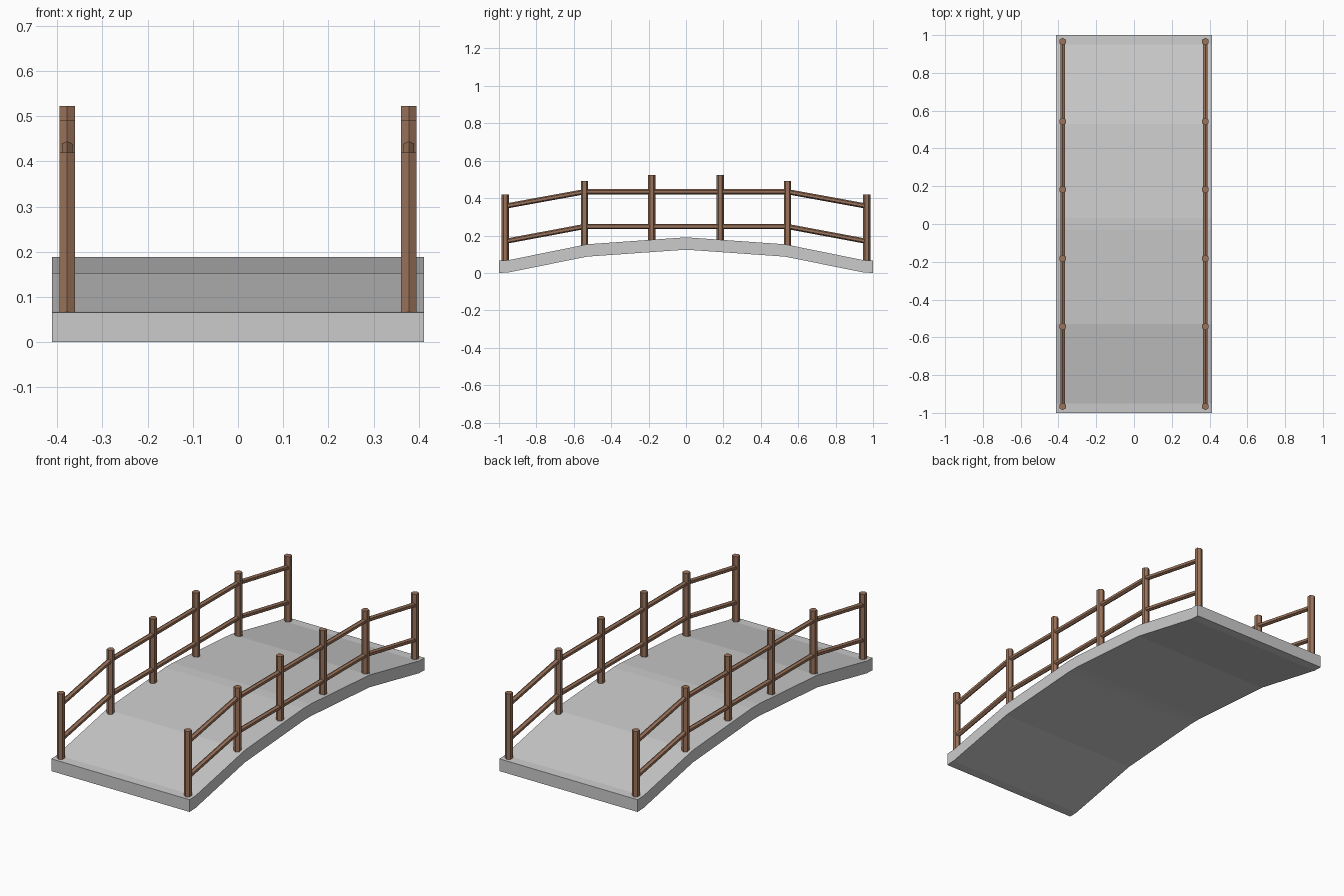
import bpy, bmesh, math
from mathutils import Vector

if "Cube" in bpy.data.objects:
    bpy.data.objects.remove(bpy.data.objects["Cube"])

HALF_W = 0.412      # half deck width
THICK = 0.066       # deck thickness
RAIL_X = 0.378      # post and rail line


def material(name, rgb):
    m = bpy.data.materials.new(name)
    m.diffuse_color = (*rgb, 1)
    m.use_nodes = True
    m.node_tree.nodes["Principled BSDF"].inputs["Base Color"].default_value = m.diffuse_color
    return m


stone = material("pale grey stone", (0.60, 0.60, 0.60))
wood = material("brown wood", (0.33, 0.175, 0.105))


def finish(name, bm, mat):
    bmesh.ops.recalc_face_normals(bm, faces=bm.faces)
    me = bpy.data.meshes.new(name)
    bm.to_mesh(me)
    bm.free()
    me.materials.append(mat)
    ob = bpy.data.objects.new(name, me)
    bpy.context.collection.objects.link(ob)
    return ob


def hex_sweep(name, path, r):
    """Six-sided bar along a path in the y-z plane, mirrored to both sides."""
    bm = bmesh.new()
    pts = [Vector((RAIL_X, y, z)) for y, z in path]
    rings = []
    for i, p in enumerate(pts):
        d = (pts[min(i + 1, len(pts) - 1)] - pts[max(i - 1, 0)]).normalized()
        side = Vector((1, 0, 0))
        up = side.cross(d)
        rings.append([bm.verts.new(p + r * (math.cos(a) * up + math.sin(a) * side))
                      for a in (k * math.pi / 3 for k in range(6))])
    for a, b in zip(rings, rings[1:]):
        for k in range(6):
            n = (k + 1) % 6
            bm.faces.new((a[k], a[n], b[n], b[k]))
    bm.faces.new(rings[0])
    bm.faces.new(rings[-1])
    ob = finish(name, bm, wood)
    mod = ob.modifiers.new("both sides", 'MIRROR')
    mod.use_axis = (True, False, False)
    mod.use_mirror_merge = False
    return ob


# Arched deck: side profile extruded across the width
half = [(1.0, 0.0), (0.95, 0.002), (0.53, 0.087), (0.032, 0.122)]
under = [(-y, z) for y, z in half] + half[::-1]
profile = under + [(y, z + THICK) for y, z in under[::-1]]
bm = bmesh.new()
left, right = ([bm.verts.new((x, y, z)) for y, z in profile] for x in (-HALF_W, HALF_W))
count, n = len(profile), len(under)
for i in range(count):
    j = (i + 1) % count
    bm.faces.new((left[i], left[j], right[j], right[i]))
for row in (left, right):
    for i in range(n - 1):
        bm.faces.new((row[i], row[i + 1], row[count - 2 - i], row[count - 1 - i]))
finish("deck", bm, stone)

# Posts: (distance from centre, top height)
for label, y, top in (("end", 0.966, 0.420), ("shoulder", 0.543, 0.491), ("middle", 0.183, 0.523)):
    for end, s in (("front", -1), ("back", 1)):
        hex_sweep(f"{end}_{label}_post", [(s * y, top - 0.355), (s * y, top)], 0.0196)

# Rails: level centre span with a sloping span at each end
for label, z_end, z_mid in (("upper", 0.357, 0.434), ("lower", 0.169, 0.248)):
    hex_sweep(f"{label}_centre_rail", [(-0.543, z_mid), (0.543, z_mid)], 0.0138)
    for end, s in (("front", -1), ("back", 1)):
        hex_sweep(f"{label}_{end}_rail", [(s * 0.966, z_end), (s * 0.543, z_mid)], 0.0138)
